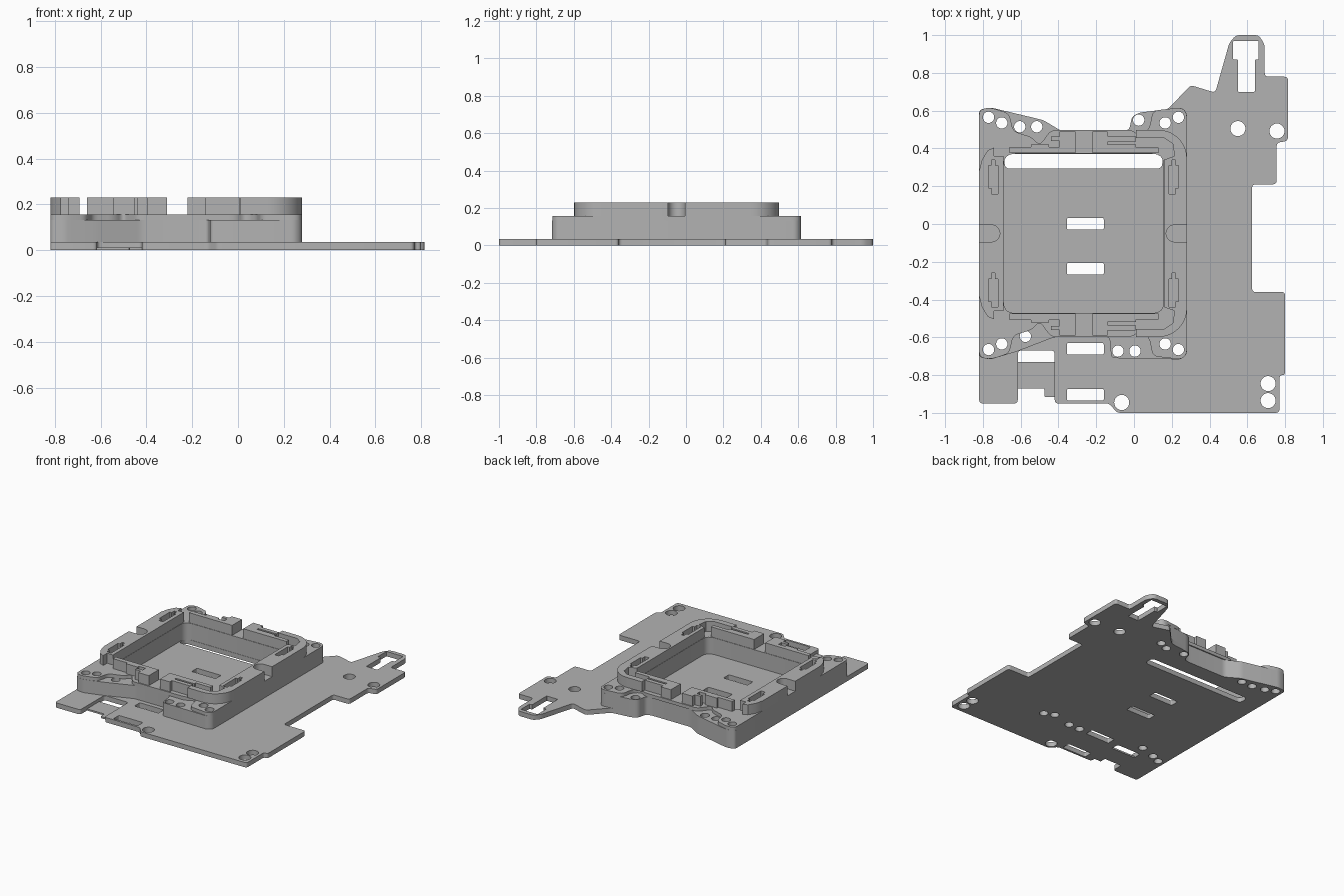
import bpy
import bmesh
import math
from mathutils import Vector

if "Cube" in bpy.data.objects:
    bpy.data.objects.remove(bpy.data.objects["Cube"], do_unlink=True)

# One flat grey for the whole moulding
grey = bpy.data.materials.new("plain grey")
grey.use_nodes = True
grey.diffuse_color = (0.45, 0.45, 0.45, 1)
grey.node_tree.nodes["Principled BSDF"].inputs["Base Color"].default_value = grey.diffuse_color

PLATE_TOP, FLANGE_TOP, DECK_TOP, RIM_TOP = 0.035, 0.132, 0.157, 0.23
MID_Y = -0.05  # symmetry line of the socket


def rounded(points, radius=0.02, steps=5):
    """Closed outline with every corner eased by a small curve."""
    out = []
    count = len(points)
    for i, point in enumerate(points):
        p = Vector(point)
        before = Vector(points[i - 1]) - p
        after = Vector(points[(i + 1) % count]) - p
        a = p + before.normalized() * min(radius, before.length * 0.45)
        b = p + after.normalized() * min(radius, after.length * 0.45)
        for k in range(steps):
            t = k / (steps - 1)
            out.append(a * (1 - t) ** 2 + p * 2 * t * (1 - t) + b * t * t)
    return out


def rect(x0, x1, y0, y1, radius=0.008):
    return rounded([(x0, y0), (x1, y0), (x1, y1), (x0, y1)], radius)


def circle(centre, radius, sides=24):
    return [Vector((centre[0] + radius * math.cos(math.tau * i / sides),
                    centre[1] + radius * math.sin(math.tau * i / sides))) for i in range(sides)]


def flip(points):
    """Reflect points from the front half to the back half."""
    return [(x, 2 * MID_Y - y) for x, y in reversed(points)]


def slab(name, loops, bottom, top):
    """Extrude an outline, with any further loops as holes."""
    bm = bmesh.new()
    edges = []
    for loop in loops:
        verts = [bm.verts.new((p[0], p[1], bottom)) for p in loop]
        edges += [bm.edges.new((verts[i - 1], verts[i])) for i in range(len(verts))]
    bmesh.ops.triangle_fill(bm, edges=edges, use_beauty=True, normal=(0, 0, 1))
    raised = bmesh.ops.extrude_face_region(bm, geom=bm.faces[:])["geom"]
    bmesh.ops.translate(bm, vec=(0, 0, top - bottom),
                        verts=[g for g in raised if isinstance(g, bmesh.types.BMVert)])
    bmesh.ops.recalc_face_normals(bm, faces=bm.faces[:])
    mesh = bpy.data.meshes.new(name)
    bm.to_mesh(mesh)
    bm.free()
    mesh.materials.append(grey)
    obj = bpy.data.objects.new(name, mesh)
    bpy.context.collection.objects.link(obj)
    bpy.ops.object.select_all(action="DESELECT")
    obj.select_set(True)
    bpy.context.view_layer.objects.active = obj
    bpy.ops.object.shade_smooth_by_angle(angle=math.radians(35))
    return obj


# Screw and pin holes
corner_holes = [(-0.77, -0.665), (-0.7, -0.635), (0.165, -0.635), (0.235, -0.665)]
corner_holes += flip(corner_holes)
flange_holes = [(-0.575, -0.595), (-0.085, -0.673), (0.005, -0.673),
                (-0.605, 0.515), (-0.515, 0.515), (0.025, 0.55)]
plate_holes = [(0.55, 0.505), (0.757, 0.492), (0.71, -0.845), (0.71, -0.935), (-0.065, -0.945)]
corner_loops = [circle(c, 0.03) for c in corner_holes]
flange_loops = [circle(c, 0.03) for c in flange_holes]

# Base plate, sharing its back left edge with the socket flange
back_edge = [(0.18, 0.608), (0.03, 0.59), (-0.01, 0.57), (-0.025, 0.5), (-0.06, 0.49),
             (-0.38, 0.49), (-0.48, 0.55), (-0.76, 0.617), (-0.82, 0.605)]
right_edge = [(0.77, -1), (0.77, -0.8), (0.8, -0.8), (0.8, -0.36), (0.625, -0.36),
              (0.625, 0.21), (0.755, 0.21), (0.755, 0.43), (0.815, 0.44), (0.815, 0.78),
              (0.692, 0.78), (0.692, 0.95), (0.66, 1), (0.54, 1), (0.505, 0.96),
              (0.43, 0.695), (0.3, 0.735)]
front_edge = [(-0.82, -0.95), (-0.615, -0.95), (-0.615, -0.67), (-0.42, -0.67),
              (-0.42, -0.95), (-0.13, -0.95), (-0.09, -1)]
tongue_slot = [(0.55, 0.7), (0.64, 0.7), (0.64, 0.87), (0.66, 0.87),
               (0.66, 0.97), (0.525, 0.97), (0.525, 0.87), (0.55, 0.87)]
slots = [rect(-0.355, -0.16, y, y + 0.062) for y in (-0.935, -0.692, -0.268, -0.03)]
slab("base_plate",
     [rounded(front_edge + right_edge + back_edge), rounded(tongue_slot, 0.005),
      rect(-0.685, 0.15, 0.293, 0.37, 0.03)]
     + slots + corner_loops + flange_loops + [circle(c, 0.04) for c in plate_holes],
     0, PLATE_TOP)

# Thin bridge across the front recess
bridge = [(-0.62, -0.87), (-0.475, -0.87), (-0.475, -0.915), (-0.415, -0.915),
          (-0.415, -0.73), (-0.62, -0.73)]
slab("recess_bridge", [rounded(bridge, 0.006)], 0, 0.012)

# Socket wall with its low mounting flanges
opening = rect(-0.69, 0.157, -0.472, 0.372, 0.06)
flange_front = [(-0.82, -0.705), (-0.76, -0.717), (-0.62, -0.675), (-0.42, -0.598),
                (-0.13, -0.598), (-0.12, -0.71), (0.25, -0.717), (0.28, -0.69)]
slab("socket_wall",
     [rounded(flange_front + [(0.28, 0.59), (0.25, 0.617)] + back_edge), opening]
     + corner_loops + flange_loops, PLATE_TOP, FLANGE_TOP)

# Deck with four raised corner pads
deck_front = [(-0.82, -0.705), (-0.76, -0.717), (-0.66, -0.685), (-0.64, -0.59),
              (-0.54, -0.56), (-0.5, -0.515), (-0.44, -0.598), (-0.01, -0.598),
              (0.03, -0.565), (0.08, -0.6), (0.1, -0.7), (0.25, -0.717), (0.28, -0.69)]
slab("socket_deck", [rounded(deck_front + flip(deck_front), 0.03), opening] + corner_loops,
     FLANGE_TOP, DECK_TOP)


def clip_slot(x, y, mirror):
    """Stepped recess for a spring clip in a side rail."""
    side = -1 if mirror else 1
    shape = [(-0.025, -0.09), (0.01, -0.09), (0.01, -0.06), (0.025, -0.06), (0.025, 0.06),
             (0.01, 0.06), (0.01, 0.09), (-0.01, 0.09), (-0.01, 0.06), (-0.025, 0.06)]
    return [Vector((x + side * dx, y + dy)) for dx, dy in shape]


# Left side rail with a round finger notch and clip recesses
notch = [(math.cos(a) * 0.045, math.sin(a) * 0.045)
         for a in [math.pi * (i / 10 - 0.5) for i in range(11)]]
left_lower = [(-0.82, -0.38), (-0.805, -0.44), (-0.775, -0.49), (-0.74, -0.505),
              (-0.74, -0.46), (-0.692, -0.46)]
left_notch = [(-0.755 + dx, MID_Y - dy) for dx, dy in notch]
left_outline = ([(-0.82, MID_Y - 0.045)] + left_lower + flip(left_lower)
                + [(-0.82, MID_Y + 0.045)] + left_notch)
slab("left_rail",
     [[Vector(p) for p in left_outline],
      clip_slot(-0.745, 0.25, True), clip_slot(-0.745, -0.35, True)], DECK_TOP, RIM_TOP)

# Right side rail, sweeping round both corners as a thin wall
arc = [(0.13 + 0.15 * math.cos(a), -0.448 + 0.15 * math.sin(a))
       for a in [-math.pi / 2 * i / 10 for i in range(11)]]
corner_inner = [(0.01, -0.598), (0.01, -0.555), (0.16, -0.555), (0.205, -0.525),
                (0.215, -0.46), (0.159, -0.44)]
right_lower = arc + corner_inner
right_notch = [(0.215 - dx, MID_Y + dy) for dx, dy in notch]
slab("right_rail",
     [[Vector(p) for p in [(0.28, MID_Y - 0.045)] + right_lower + flip(right_lower)
       + [(0.28, MID_Y + 0.045)] + list(reversed(right_notch))],
      clip_slot(0.21, 0.25, False), clip_slot(0.21, -0.35, False)], DECK_TOP, RIM_TOP)

# Inner lips and latch blocks on the front and back, each parted at the centre
latch_left = [(-0.66, -0.507), (-0.545, -0.507), (-0.545, -0.522), (-0.45, -0.522),
              (-0.45, -0.507), (-0.395, -0.507), (-0.395, -0.54), (-0.44, -0.54),
              (-0.44, -0.562), (-0.395, -0.562), (-0.395, -0.59), (-0.31, -0.59),
              (-0.31, -0.475), (-0.66, -0.475)]
latch_right = [(-0.22, -0.475), (-0.22, -0.59), (-0.14, -0.59), (-0.14, -0.565),
               (0.008, -0.565), (0.008, -0.535), (-0.14, -0.535), (-0.14, -0.52),
               (0.01, -0.52), (0.01, -0.505), (0.13, -0.505), (0.13, -0.475)]
for side, shape in (("left", latch_left), ("right", latch_right)):
    slab("front_" + side + "_latch", [[Vector(p) for p in shape]], DECK_TOP, RIM_TOP)
    slab("back_" + side + "_latch", [[Vector(p) for p in flip(shape)]], DECK_TOP, RIM_TOP)
